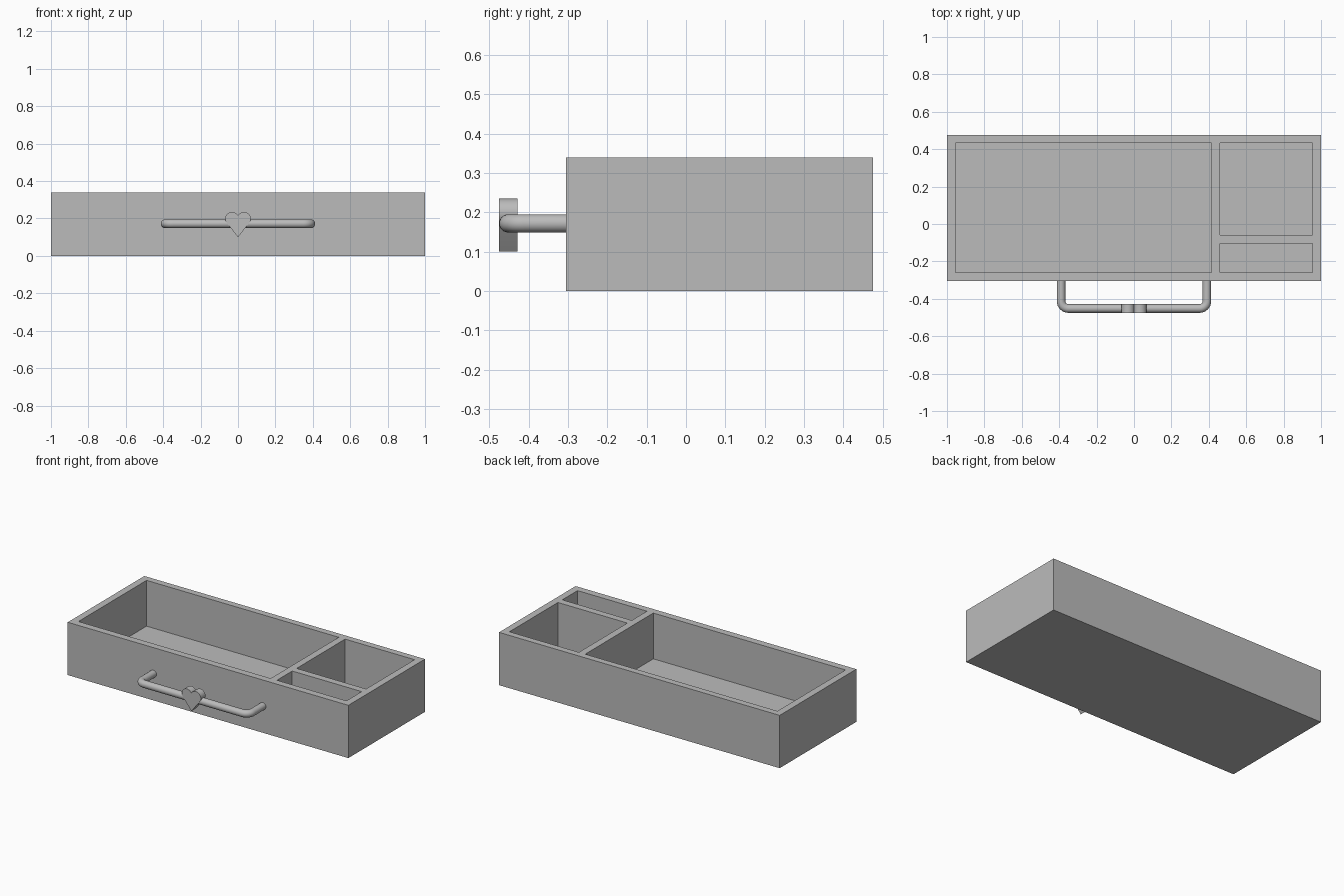
import bpy, bmesh
from math import sin, cos, pi, radians
from mathutils import Vector, Matrix

old = bpy.data.objects.get("Cube")
if old:
    bpy.data.objects.remove(old, do_unlink=True)

grey = bpy.data.materials.new("plain grey")
grey.use_nodes = True
grey.diffuse_color = (0.5, 0.5, 0.5, 1)
grey.node_tree.nodes["Principled BSDF"].inputs["Base Color"].default_value = (0.5, 0.5, 0.5, 1)


def finish(bm, name, smooth=False):
    bmesh.ops.recalc_face_normals(bm, faces=bm.faces[:])
    mesh = bpy.data.meshes.new(name)
    bm.to_mesh(mesh)
    bm.free()
    mesh.materials.append(grey)
    obj = bpy.data.objects.new(name, mesh)
    bpy.context.collection.objects.link(obj)
    if smooth:
        bpy.ops.object.select_all(action='DESELECT')
        obj.select_set(True)
        bpy.context.view_layer.objects.active = obj
        bpy.ops.object.shade_smooth_by_angle(angle=radians(30))
    return obj


# Tray: a block cut along the wall lines, with the pockets pushed down
FRONT, BACK, HEIGHT, FLOOR = -0.305, 0.475, 0.34, 0.045
pockets = [(-0.955, 0.415, -0.26, 0.433),
           (0.46, 0.955, -0.06, 0.433),
           (0.46, 0.955, -0.26, -0.105)]
bm = bmesh.new()
bmesh.ops.create_cube(bm, size=1)
bmesh.ops.scale(bm, vec=(2, BACK - FRONT, HEIGHT), verts=bm.verts)
bmesh.ops.translate(bm, vec=(0, (FRONT + BACK) / 2, HEIGHT / 2), verts=bm.verts)
for axis in (0, 1):
    cuts = {p[2 * axis + side] for p in pockets for side in (0, 1)}
    for cut in sorted(cuts):
        point, normal = Vector(), Vector()
        point[axis], normal[axis] = cut, 1
        bmesh.ops.bisect_plane(bm, geom=bm.verts[:] + bm.edges[:] + bm.faces[:],
                               plane_co=point, plane_no=normal)
for x0, x1, y0, y1 in pockets:
    cells = []
    for f in bm.faces:
        c = f.calc_center_median()
        if c.z > HEIGHT - 0.001 and x0 < c.x < x1 and y0 < c.y < y1:
            cells.append(f)
    if len(cells) > 1:
        cells = bmesh.ops.dissolve_faces(bm, faces=cells)["region"]
    pushed = bmesh.ops.extrude_discrete_faces(bm, faces=cells)["faces"]
    for v in {v for f in pushed for v in f.verts}:
        v.co.z = FLOOR
bmesh.ops.dissolve_limit(bm, angle_limit=radians(1), verts=bm.verts[:], edges=bm.edges[:])
finish(bm, "drawer_tray")

# Handle: a round bar swept along a path with two rounded corners
RADIUS, BEND, REACH, BAR_Y, BAR_Z, SIDES = 0.023, 0.04, 0.39, -0.452, 0.172, 24
half = [Vector((REACH, FRONT + 0.01, BAR_Z))]
for i in range(9):
    a = i / 8 * pi / 2
    half.append(Vector((REACH - BEND + BEND * cos(a), BAR_Y + BEND - BEND * sin(a), BAR_Z)))
path = half + [Vector((-p.x, p.y, p.z)) for p in reversed(half)]
bm = bmesh.new()
rings = []
for i, p in enumerate(path):
    along = (path[min(i + 1, len(path) - 1)] - path[max(i - 1, 0)]).normalized()
    if i in (1, len(path) - 2):
        along = Vector((0, -1 if i == 1 else 1, 0))
    elif i in (len(half) - 1, len(half)):
        along = Vector((-1, 0, 0))
    up = Vector((0, 0, 1))
    side = along.cross(up)
    rings.append([bm.verts.new(p + RADIUS * (cos(t) * side + sin(t) * up))
                  for t in (2 * pi * k / SIDES for k in range(SIDES))])
for a, b in zip(rings, rings[1:]):
    for k in range(SIDES):
        n = (k + 1) % SIDES
        bm.faces.new((a[k], a[n], b[n], b[k]))
bm.faces.new(rings[0])
bm.faces.new(rings[-1])
finish(bm, "handle_bar", smooth=True)

# Heart: two round lobes running down to a point, extruded along y
LOBE_X, LOBE_Z, LOBE_R, TIP_Z = 0.032, 0.199, 0.036, 0.10
lobe = []
for i in range(17):
    a = radians(152.7 + (-38 - 152.7) * i / 16)
    lobe.append((LOBE_X + LOBE_R * cos(a), LOBE_Z + LOBE_R * sin(a)))
lobe[0] = (0, lobe[0][1])
outline = lobe + [(0, TIP_Z)] + [(-x, z) for x, z in reversed(lobe[1:])]
bm = bmesh.new()
face = bm.faces.new([bm.verts.new((x, -0.475, z)) for x, z in outline])
back = bmesh.ops.extrude_face_region(bm, geom=[face], use_keep_orig=True)["geom"]
bmesh.ops.translate(bm, vec=(0, 0.047, 0),
                    verts=[g for g in back if isinstance(g, bmesh.types.BMVert)])
finish(bm, "handle_heart", smooth=True)
